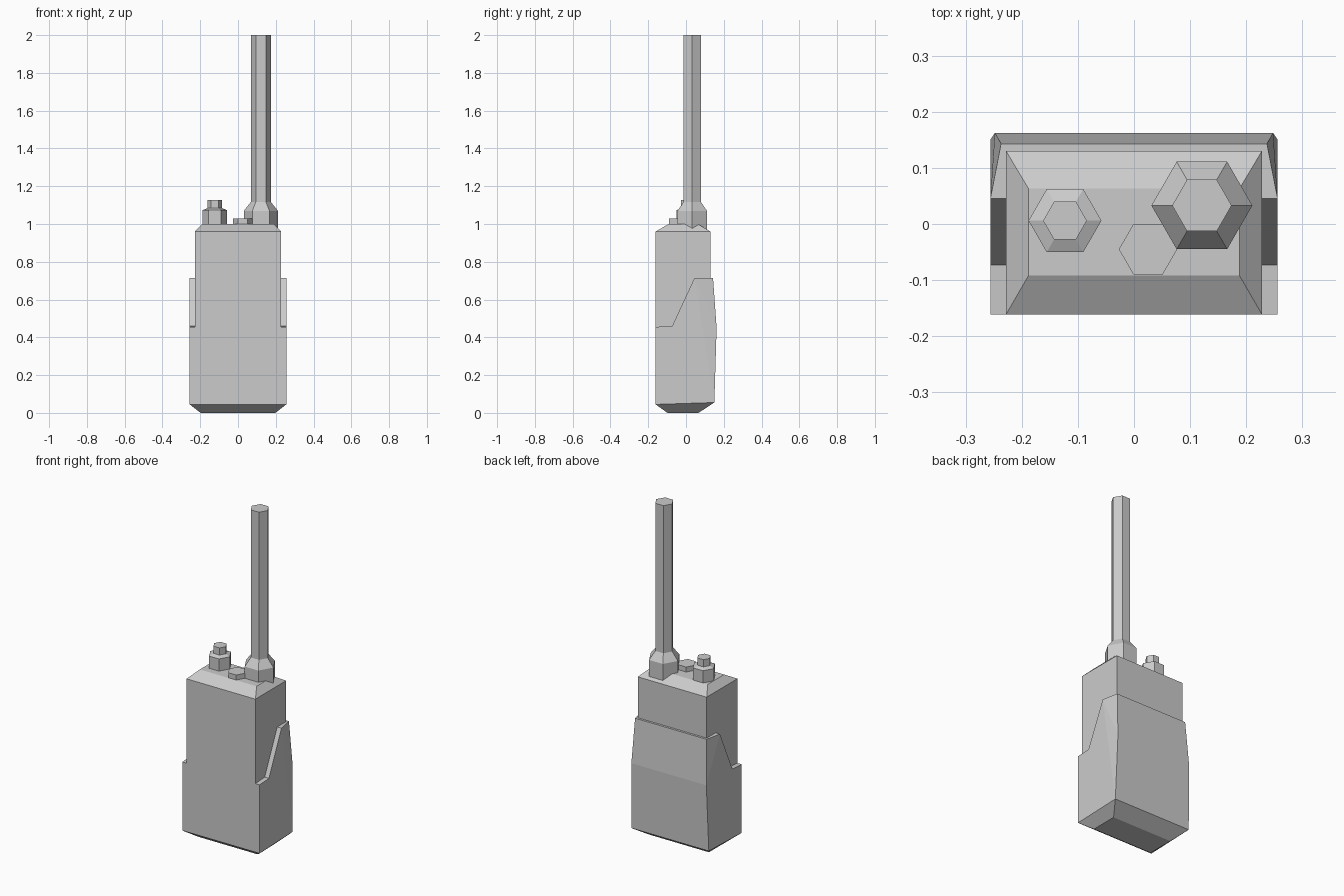
import bpy, bmesh, math

if "Cube" in bpy.data.objects:
    bpy.data.objects.remove(bpy.data.objects["Cube"])


def make_object(name, verts, faces):
    mesh = bpy.data.meshes.new(name)
    bm = bmesh.new()
    vs = [bm.verts.new(v) for v in verts]
    for f in faces:
        bm.faces.new([vs[i] for i in f])
    bmesh.ops.recalc_face_normals(bm, faces=bm.faces)
    bm.to_mesh(mesh)
    bm.free()
    obj = bpy.data.objects.new(name, mesh)
    bpy.context.collection.objects.link(obj)
    return obj


def loft(name, rings):
    """Join equal-sized rings of points and cap both ends."""
    n = len(rings[0])
    verts = [p for r in rings for p in r]
    faces = [list(range(n)), list(range(len(verts) - n, len(verts)))]
    for k in range(len(rings) - 1):
        for i in range(n):
            j = (i + 1) % n
            faces.append([k * n + i, k * n + j, (k + 1) * n + j, (k + 1) * n + i])
    return make_object(name, verts, faces)


def rect(hx, y0, y1, z):
    return [(-hx, y0, z), (hx, y0, z), (hx, y1, z), (-hx, y1, z)]


def hex_part(name, cx, cy, profile):
    """Six-sided turned part from (radius, height) pairs."""
    angles = [i * math.pi / 3 for i in range(6)]
    return loft(name, [[(cx + r * math.cos(a), cy + r * math.sin(a), z) for a in angles]
                       for r, z in profile])


# Upper body with sloped top edges
loft("radio_body", [rect(0.228, -0.161, 0.13, 0.455),
                    rect(0.228, -0.161, 0.13, 0.96),
                    rect(0.188, -0.092, 0.063, 1.0)])

# Battery shell: right-side outline, mirrored to the left
side = [(0.256, -0.161, 0.045), (0.256, -0.161, 0.455), (0.256, -0.073, 0.46),
        (0.256, 0.045, 0.715), (0.237, 0.143, 0.715), (0.248, 0.162, 0.45),
        (0.256, 0.15, 0.055), (0.198, 0.066, 0.0), (0.198, -0.098, 0.0)]
n = len(side)
verts = side + [(-x, y, z) for x, y, z in side]
faces = [[i, (i + 1) % n, (i + 1) % n + n, i + n] for i in range(n)]
for face in ([0, 1, 2, 3, 6], [3, 5, 6], [3, 4, 5], [0, 6, 7, 8]):
    faces += [face, [i + n for i in face]]
make_object("battery_shell", verts, faces)

# Controls and antenna on the top
hex_part("volume_knob", -0.123, 0.006,
         [(0.065, 0.985), (0.065, 1.073), (0.039, 1.084), (0.039, 1.127)])
hex_part("top_button", 0.025, -0.045, [(0.052, 0.99), (0.052, 1.03)])
hex_part("antenna", 0.121, 0.033,
         [(0.09, 0.965), (0.09, 1.07), (0.053, 1.117), (0.053, 2.0)])
